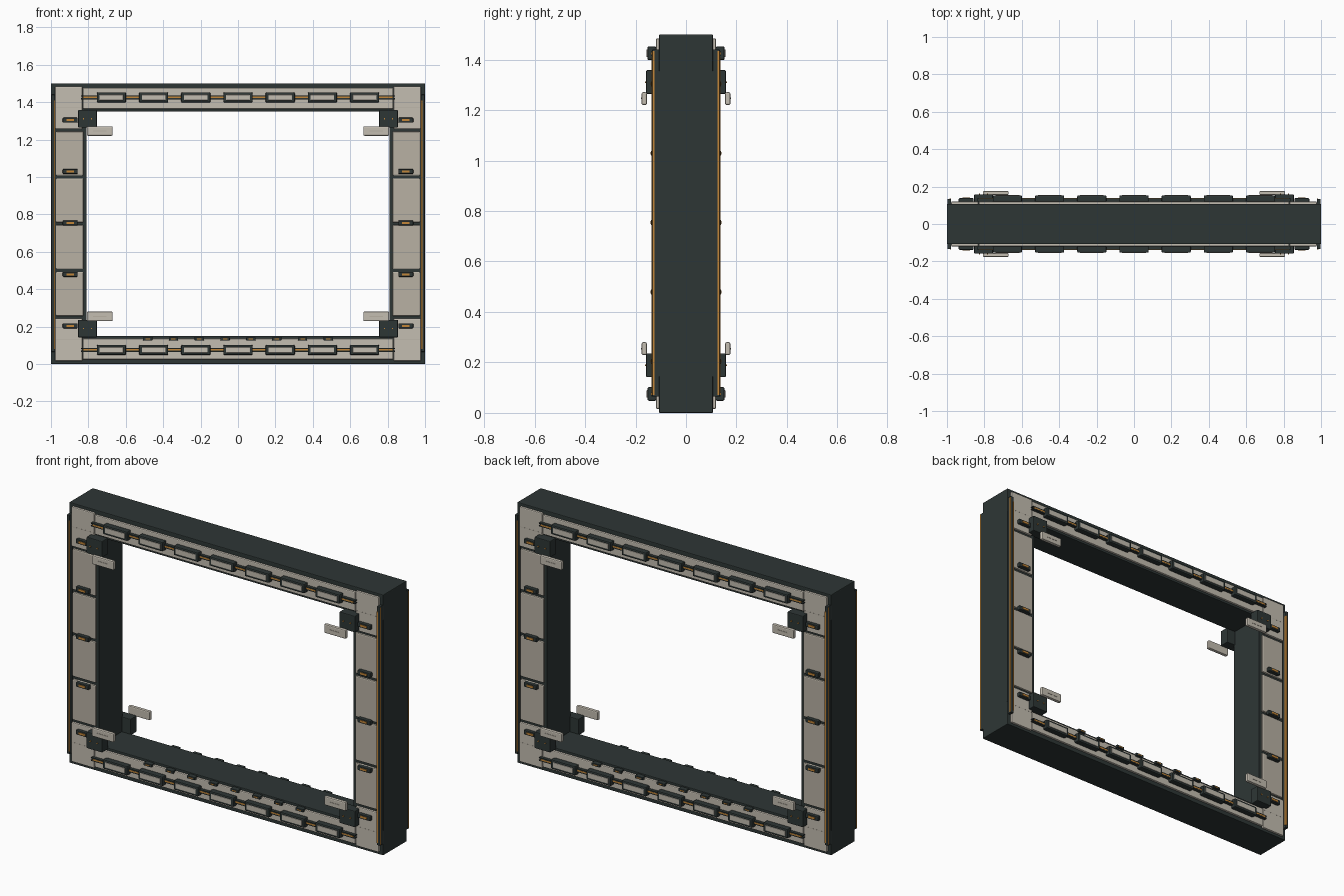
import bpy, bmesh
from mathutils import Matrix, Vector

cube = bpy.data.objects.get("Cube")
if cube:
    bpy.data.objects.remove(cube, do_unlink=True)


def material(name, rgb):
    m = bpy.data.materials.new(name)
    m.use_nodes = True
    m.diffuse_color = (*rgb, 1)
    m.node_tree.nodes["Principled BSDF"].inputs["Base Color"].default_value = (*rgb, 1)
    return m


DARK = material("dark_slate", (0.027, 0.037, 0.036))
BEIGE = material("warm_beige", (0.55, 0.51, 0.44))
TAN = material("panel_tan", (0.48, 0.44, 0.37))
AMBER = material("amber", (0.55, 0.24, 0.04))


def box(name, x, y, z, mat, bevel=0.0):
    """Box from (min, max) pairs on each axis."""
    bm = bmesh.new()
    size = Vector([r[1] - r[0] for r in (x, y, z)])
    mid = Vector([(r[1] + r[0]) / 2 for r in (x, y, z)])
    bmesh.ops.create_cube(bm, size=1, matrix=Matrix.Translation(mid) @ Matrix.Diagonal((*size, 1)))
    if bevel:
        bmesh.ops.bevel(bm, geom=bm.edges[:], offset=bevel, segments=2, profile=0.5, affect='EDGES')
    mesh = bpy.data.meshes.new(name)
    bm.to_mesh(mesh)
    bm.free()
    mesh.materials.append(mat)
    obj = bpy.data.objects.new(name, mesh)
    bpy.context.collection.objects.link(obj)
    return obj


def around(c, w):
    return (c - w / 2, c + w / 2)


# Structural core: two full-width beams and two posts
DEPTH = (-0.107, 0.107)
box("bottom_beam", (-1, 1), DEPTH, (0, 0.15), DARK, 0.004)
box("top_beam", (-1, 1), DEPTH, (1.35, 1.5), DARK, 0.004)
for s, side in ((-1, "right"), (1, "left")):
    box(side + "_post", around(s * 0.905, 0.19), DEPTH, (0.145, 1.355), DARK)

face = []  # everything on the front face, copied to the back later


def part(name, x, out, z, mat, bevel=0.0):
    """Front-face box; out is the distance range outward from the middle."""
    obj = box(name, x, (-out[1], -out[0]), z, mat, bevel)
    face.append(obj)
    return obj


# Upper and lower rails with their linked modules
for name, flip in (("lower", False), ("upper", True)):
    def zr(a, b):
        return (1.5 - b, 1.5 - a) if flip else (a, b)

    part(name + "_rail_panel", (-0.83, 0.83), (0.10, 0.119), zr(0.024, 0.136), BEIGE, 0.005)
    part(name + "_cable", (-0.83, 0.83), (0.129, 0.138), zr(0.071, 0.079), AMBER)
    for zz in (0.068, 0.082):
        part(name + "_cable_guide", (-0.84, 0.84), (0.118, 0.137), zr(zz - 0.003, zz + 0.003), DARK)
    for i in range(7):
        cx = (i - 3) * 0.2255
        part(name + "_module_frame", around(cx, 0.156), (0.118, 0.153), zr(0.048, 0.102), DARK, 0.006)
        part(name + "_module_plate", around(cx, 0.127), (0.148, 0.156), zr(0.06, 0.09), BEIGE, 0.002)

    for s in (-1, 1):
        # Corner plates
        part(name + "_corner_panel", around(s * 0.905, 0.146), (0.10, 0.119), zr(0.016, 0.244), BEIGE, 0.005)
        part(name + "_corner_seam", around(s * 0.905, 0.14), (0.118, 0.1195), zr(0.128, 0.131), TAN)
        # Corner brackets with studs, and the tabs standing off them
        part(name + "_bracket", around(s * 0.805, 0.1), (0.10, 0.158), zr(0.142, 0.236), DARK, 0.004)
        for d in (-0.022, 0.022):
            part(name + "_bracket_stud", around(s * 0.805 + d, 0.006), (0.156, 0.163), zr(0.186, 0.192), AMBER)
        part(name + "_tab", around(s * 0.739, 0.138), (0.155, 0.176), zr(0.229, 0.28), BEIGE, 0.006)
        part(name + "_tab_slot", around(s * 0.739, 0.07), (0.175, 0.1775), zr(0.251, 0.257), TAN)

# Small clips along the lower opening
for i in range(8):
    cx = (i - 3.5) * 0.138
    part("sill_clip", around(cx, 0.05), (0.10, 0.134), (0.126, 0.143), DARK, 0.003)
    part("sill_clip_insert", around(cx, 0.024), (0.132, 0.136), (0.132, 0.137), AMBER)

# Side columns: panels, clips and edge strips
for s, side in ((-1, "right"), (1, "left")):
    for i in range(4):
        z0 = 0.25 + i * 0.25
        part(side + "_column_panel", around(s * 0.9, 0.148), (0.10, 0.117), (z0 + 0.007, z0 + 0.243), TAN, 0.006)
    for i in range(5):
        cz = 0.204 + i * 0.275
        part(side + "_column_clip", around(s * 0.897, 0.08), (0.112, 0.138), around(cz, 0.026), DARK, 0.004)
        part(side + "_clip_insert", around(s * 0.897, 0.042), (0.136, 0.141), around(cz, 0.011), AMBER)
    part(side + "_edge_strip", around(s * 0.988, 0.018), (0.10, 0.134), (0.065, 1.44), DARK, 0.002)
    inset = 0.982 if s > 0 else -0.981
    part(side + "_edge_light", around(inset, 0.008 if s > 0 else 0.004), (0.125, 0.137), (0.08, 1.41), AMBER)
    part(side + "_edge_glow", around(s * 0.9955, 0.005), (0.124, 0.132), (0.07, 1.435), AMBER)

# Back face: the front face turned half way round the vertical axis
turn = Matrix.Rotation(3.14159265, 4, 'Z')
for obj in face:
    twin = bpy.data.objects.new("back_" + obj.name.split(".")[0], obj.data)
    twin.matrix_world = turn
    bpy.context.collection.objects.link(twin)
